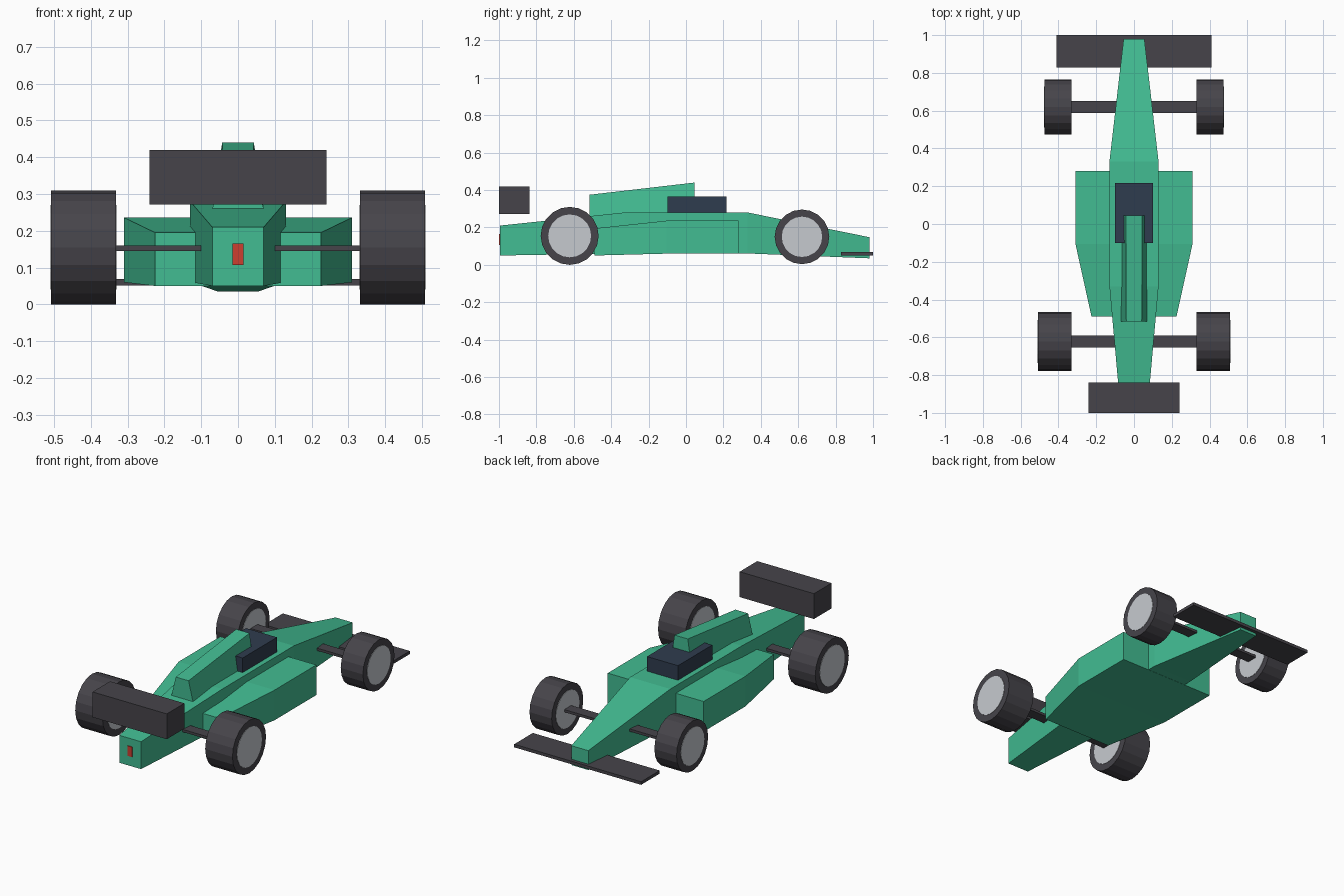
import bpy, bmesh, math
from mathutils import Matrix

if "Cube" in bpy.data.objects:
    bpy.data.objects.remove(bpy.data.objects["Cube"])


def material(name, rgb):
    m = bpy.data.materials.new(name)
    lin = [((c / 255 + 0.055) / 1.055) ** 2.4 for c in rgb]
    m.diffuse_color = (*lin, 1)
    m.use_nodes = True
    m.node_tree.nodes["Principled BSDF"].inputs["Base Color"].default_value = m.diffuse_color
    return m


GREEN = material("body green", (66, 188, 146))
DARK = material("dark rubber", (70, 68, 74))
NAVY = material("cockpit navy", (47, 60, 78))
SILVER = material("rim silver", (198, 202, 207))
RED = material("lamp red", (205, 62, 48))


def finish(name, bm, mat):
    bmesh.ops.recalc_face_normals(bm, faces=bm.faces)
    me = bpy.data.meshes.new(name)
    bm.to_mesh(me)
    bm.free()
    me.materials.append(mat)
    ob = bpy.data.objects.new(name, me)
    bpy.context.collection.objects.link(ob)
    return ob


def loft(name, stations, mat):
    """Skin four-sided sections: (y, bottom half width, top half width, z low, z high)."""
    bm = bmesh.new()
    rings = []
    for y, wb, wt, z0, z1 in stations:
        pts = [(-wb, y, z0), (wb, y, z0), (wt, y, z1), (-wt, y, z1)]
        rings.append([bm.verts.new(p) for p in pts])
    for a, b in zip(rings, rings[1:]):
        for i in range(4):
            j = (i + 1) % 4
            bm.faces.new((a[i], a[j], b[j], b[i]))
    bm.faces.new(rings[0])
    bm.faces.new(rings[-1])
    return finish(name, bm, mat)


def box(name, w, y0, y1, z0, z1, mat):
    return loft(name, [(y0, w, w, z0, z1), (y1, w, w, z0, z1)], mat)


def disc(name, x0, x1, y, z, r, mat):
    bm = bmesh.new()
    place = Matrix.Translation(((x0 + x1) / 2, y, z)) @ Matrix.Rotation(math.pi / 2, 4, 'Y')
    bmesh.ops.create_cone(bm, cap_ends=True, segments=20, radius1=r, radius2=r,
                          depth=abs(x1 - x0), matrix=place)
    return finish(name, bm, mat)


# Body shell, side pods and engine cover
loft("hull", [(-0.995, .07, .07, .05, .21), (-.33, .13, .13, .061, .28),
              (.33, .13, .13, .061, .28), (.98, .055, .055, .035, .148)], GREEN)
loft("side_pods", [(-.49, .225, .225, .05, .195), (-.105, .31, .31, .06, .236),
                   (.28, .31, .31, .06, .236)], GREEN)
loft("engine_cover", [(-.515, .071, .041, .255, .375), (.045, .071, .043, .255, .44)], GREEN)

# Cockpit, wings and rear lamp
box("cockpit", .10, -.10, .217, .27, .365, NAVY)
box("rear_wing", .24, -1.0, -.838, .272, .42, DARK)
box("front_wing", .41, .828, 1.0, .051, .069, DARK)
box("rear_lamp", .015, -1.0, -.992, .107, .165, RED)

# Axles and wheels: label, y, radius, outer x
for label, y, r, outer in (("front", .62, .146, .475), ("rear", -.622, .155, .508)):
    box(label + "_axle", .36, y - .032, y + .032, .145, .16, DARK)
    for side, s in (("left", -1), ("right", 1)):
        z = .15 if label == "front" else .155
        disc(f"{label}_{side}_tyre", s * .332, s * outer, y, z, r, DARK)
        disc(f"{label}_{side}_rim", s * .33, s * (outer + .002), y, z, r * .74, SILVER)
